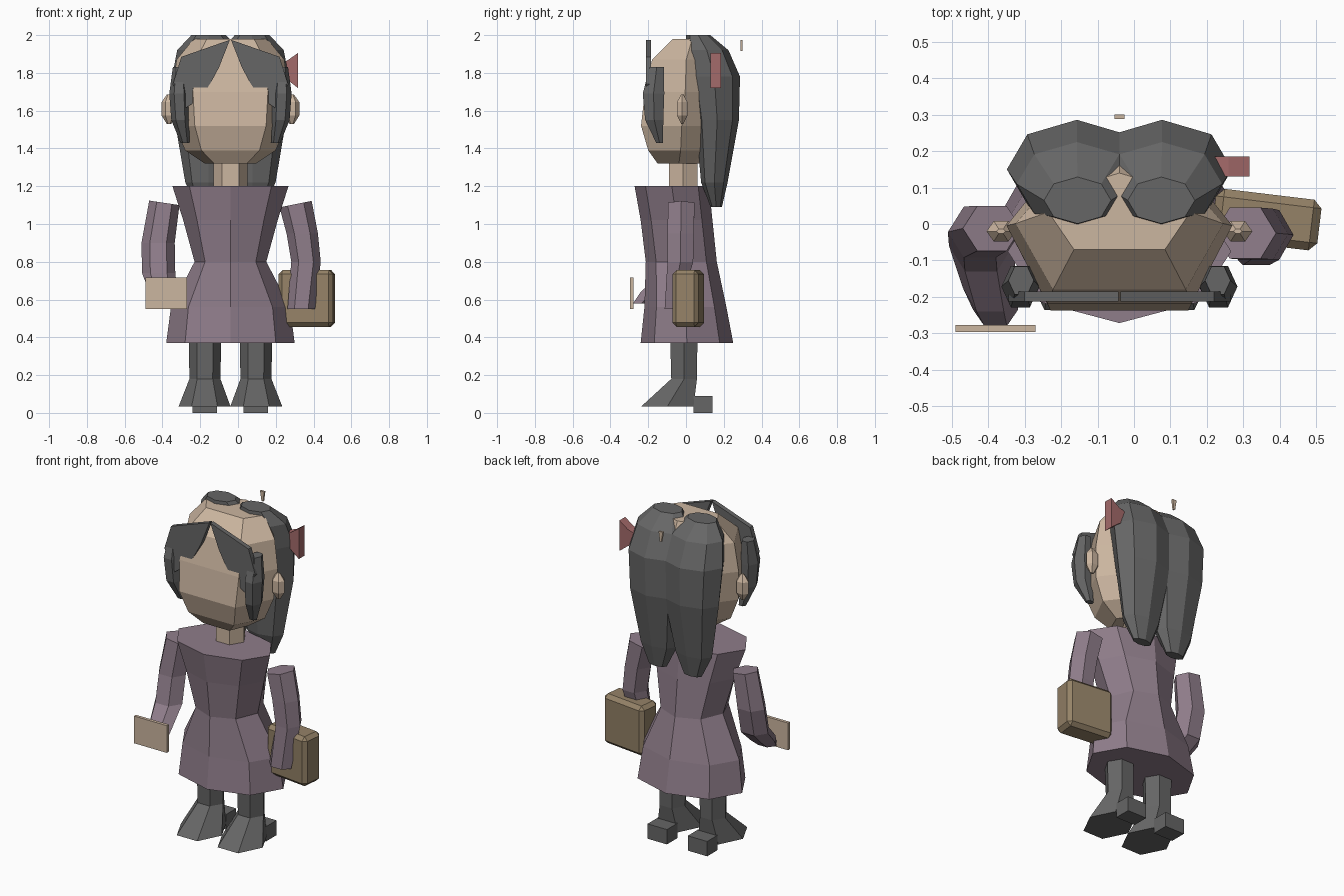
import bpy, bmesh, math
from mathutils import Matrix

CX = -0.04  # body centre line


def material(name, rgb):
    m = bpy.data.materials.new(name)
    m.diffuse_color = (*rgb, 1)
    return m


SKIN = material("beige", (0.60, 0.465, 0.35))
HAIR = material("charcoal", (0.132, 0.132, 0.132))
CLOTH = material("dusty_purple", (0.275, 0.205, 0.255))
RED = material("dull_red", (0.37, 0.145, 0.145))
TAN = material("brown_tan", (0.30, 0.225, 0.137))


def finish(name, bm, mat):
    bmesh.ops.recalc_face_normals(bm, faces=bm.faces)
    me = bpy.data.meshes.new(name)
    bm.to_mesh(me)
    bm.free()
    me.materials.append(mat)
    ob = bpy.data.objects.new(name, me)
    bpy.context.collection.objects.link(ob)
    return ob


def ngon(n, turn=0.0):
    """Unit outline with its extents normalised to one."""
    pts = [(math.cos(turn + math.tau * i / n), math.sin(turn + math.tau * i / n)) for i in range(n)]
    mx = max(abs(p[0]) for p in pts)
    my = max(abs(p[1]) for p in pts)
    return [(x / mx, y / my) for x, y in pts]


def loft(name, rings, mat, outline, side=1, tilt=0.0):
    """Rings are (z, x, y, rx, ry) with x measured from the centre line."""
    bm = bmesh.new()
    loops = []
    for k, (z, x, y, rx, ry) in enumerate(rings):
        t = tilt if k == 0 else 0
        loops.append([bm.verts.new((CX + side * (x + rx * u), y + ry * v, z + t * u)) for u, v in outline])
    n = len(outline)
    for a, b in zip(loops, loops[1:]):
        for i in range(n):
            j = (i + 1) % n
            bm.faces.new((a[i], a[j], b[j], b[i]))
    bm.faces.new(loops[0])
    bm.faces.new(loops[-1])
    return finish(name, bm, mat)


def plate(name, pts, y0, y1, mat, side=1):
    """Extrude an x/z outline from y0 to y1."""
    bm = bmesh.new()
    f = bm.faces.new([bm.verts.new((CX + side * x, y0, z)) for x, z in pts])
    ext = bmesh.ops.extrude_face_region(bm, geom=[f])["geom"]
    bmesh.ops.translate(bm, vec=(0, y1 - y0, 0), verts=[v for v in ext if isinstance(v, bmesh.types.BMVert)])
    return finish(name, bm, mat)


def box(name, centre, size, mat, bevel=0.0, turn=0.0):
    bm = bmesh.new()
    bmesh.ops.create_cube(bm, size=1)
    bmesh.ops.scale(bm, vec=size, verts=bm.verts)
    if bevel:
        bmesh.ops.bevel(bm, geom=bm.edges[:], offset=bevel, segments=1, affect='EDGES')
    bm.transform(Matrix.Translation(centre) @ Matrix.Rotation(turn, 4, 'Z'))
    return finish(name, bm, mat)


HEX = ngon(6)
OCT = ngon(8)

# Dress, neck and head
loft("dress", [
    (1.20, 0, -0.075, 0.307, 0.197), (1.02, 0, -0.05, 0.25, 0.19),
    (0.80, 0, -0.025, 0.19, 0.188), (0.56, 0, -0.003, 0.315, 0.217),
    (0.37, 0, 0.005, 0.34, 0.245)], CLOTH, OCT)
loft("neck", [(1.40, 0, -0.015, 0.09, 0.075), (1.15, 0, -0.015, 0.09, 0.075)], SKIN, HEX)
skull = [(0.64, -1), (1, -0.02), (0.62, 0.65), (0, 1), (-0.62, 0.65), (-1, -0.02), (-0.64, -1)]
loft("head", [
    (1.98, 0, 0.035, 0.195, 0.105), (1.87, 0, 0.005, 0.285, 0.185),
    (1.70, 0, 0.0, 0.31, 0.218), (1.52, 0, -0.018, 0.295, 0.22),
    (1.39, 0, -0.025, 0.24, 0.175), (1.32, 0, -0.035, 0.135, 0.115)], SKIN, skull)

fringe = [(0.003, 1.975), (0.26, 1.885), (0.305, 1.74), (0.235, 1.615),
          (0.155, 1.67), (0.10, 1.755), (0.06, 1.83)]
for label, s in (("left", -1), ("right", 1)):
    # Ears
    loft(label + "_ear", [
        (1.685, 0.325, -0.02, 0.012, 0.006), (1.645, 0.325, -0.02, 0.04, 0.028),
        (1.575, 0.325, -0.02, 0.04, 0.028), (1.53, 0.325, -0.02, 0.012, 0.006)], SKIN, HEX, s)
    # Long hair behind, overlapping at the middle
    loft(label + "_ponytail", [
        (2.00, 0.115, 0.065, 0.092, 0.064), (1.92, 0.117, 0.11, 0.165, 0.115),
        (1.78, 0.117, 0.15, 0.192, 0.136), (1.55, 0.115, 0.165, 0.18, 0.115),
        (1.22, 0.117, 0.15, 0.122, 0.07), (1.09, 0.117, 0.16, 0.06, 0.03)], HAIR, OCT, s)
    # Side strands and fringe
    loft(label + "_side_strand", [
        (1.83, 0.27, -0.155, 0.035, 0.038), (1.69, 0.272, -0.172, 0.052, 0.057),
        (1.55, 0.265, -0.168, 0.048, 0.048), (1.43, 0.24, -0.14, 0.024, 0.018)], HAIR, HEX, s)
    plate(label + "_fringe", fringe, -0.213, -0.185, HAIR, s)
    # Legs with flared shoes and heels
    loft(label + "_leg", [
        (0.45, 0.135, -0.012, 0.087, 0.073), (0.18, 0.135, -0.01, 0.082, 0.068),
        (0.035, 0.137, -0.098, 0.137, 0.138)], HAIR, HEX, s)
    box(label + "_heel", (CX + s * 0.135, 0.09, 0.045), (0.13, 0.10, 0.09), HAIR)

# Arms: one reaching forward, one hanging
loft("left_arm", [
    (1.112, 0.35, -0.012, 0.08, 0.062), (0.90, 0.383, -0.022, 0.088, 0.07),
    (0.74, 0.38, -0.06, 0.088, 0.07), (0.64, 0.355, -0.175, 0.075, 0.065),
    (0.58, 0.34, -0.235, 0.062, 0.045)], CLOTH, HEX, -1, 0.012)
loft("right_arm", [
    (1.105, 0.345, -0.025, 0.085, 0.07), (0.95, 0.38, -0.028, 0.083, 0.07),
    (0.80, 0.40, -0.03, 0.078, 0.068), (0.55, 0.375, -0.073, 0.073, 0.04)], CLOTH, HEX, 1, 0.017)

# Carried items
box("card", (-0.38, -0.287, 0.633), (0.22, 0.019, 0.165), SKIN)
box("bag", (0.364, 0.012, 0.606), (0.292, 0.14, 0.30), TAN, 0.022, -0.12)

# Hair bow and small hairpin
plate("bow", [(0.357, 1.905), (0.357, 1.72), (0.30, 1.765), (0.25, 1.79), (0.25, 1.85), (0.30, 1.865)],
      0.13, 0.185, RED)
plate("hairpin", [(-0.014, 1.975), (0.014, 1.975), (0.006, 1.915), (-0.004, 1.915)], 0.288, 0.30, SKIN)
